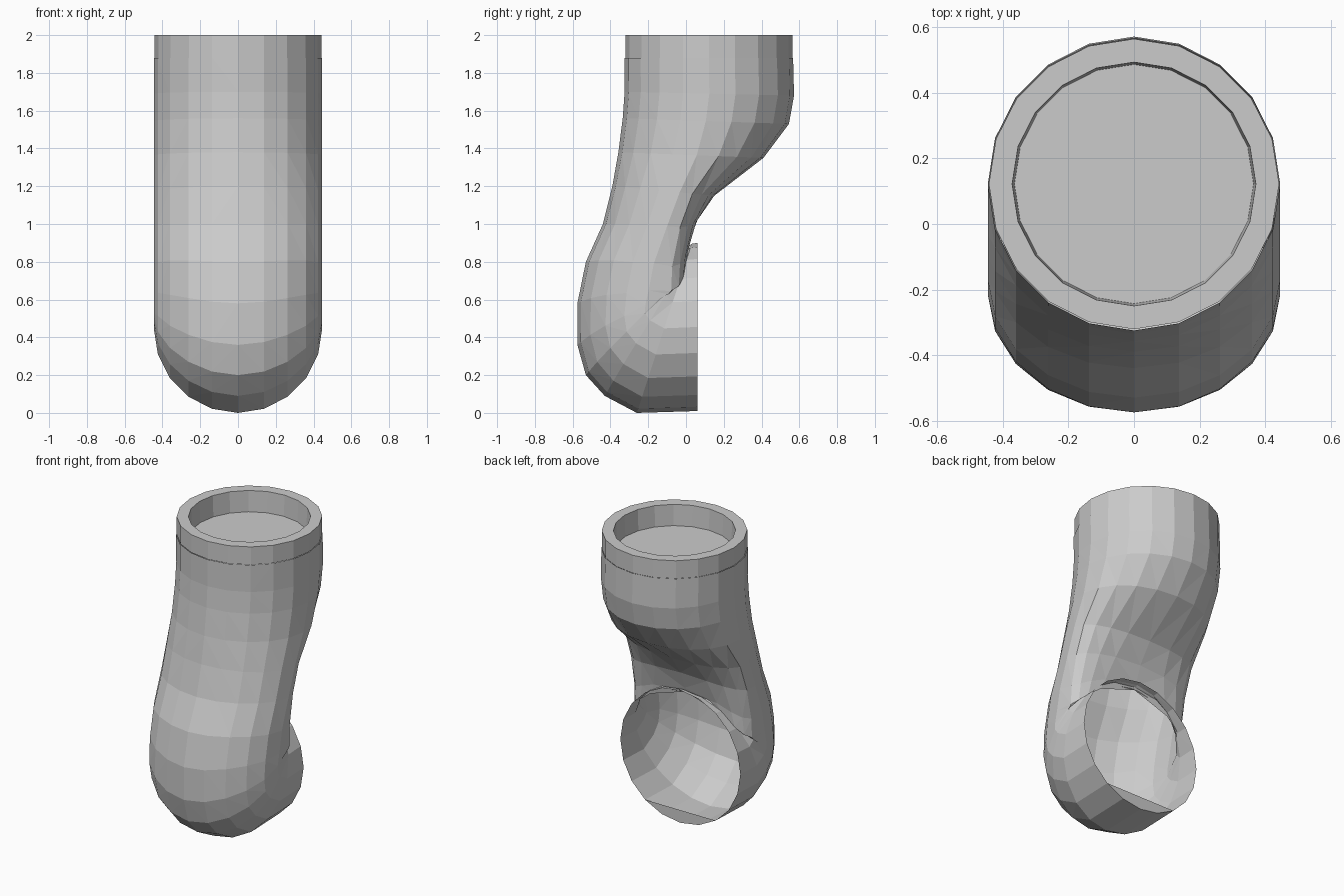
import bpy, bmesh
from math import sin, cos, tau
from mathutils import Vector

if "Cube" in bpy.data.objects:
    bpy.data.objects.remove(bpy.data.objects["Cube"])

grey = bpy.data.materials.new("light grey")
grey.use_nodes = True
grey.diffuse_color = (0.6, 0.6, 0.6, 1)
grey.node_tree.nodes["Principled BSDF"].inputs["Base Color"].default_value = (0.6, 0.6, 0.6, 1)

SIDES = 20


def section_points(front, back, half, widest=0.5, power=1, sag=0):
    """Oval, widest part way back; its back half can be squared (power < 1)
    and sag at the sides."""
    front, back = Vector((0, *front)), Vector((0, *back))
    mid = front.lerp(back, widest)
    points = []
    for i in range(SIDES):
        c, s = cos(tau * i / SIDES), sin(tau * i / SIDES)
        if c < 0:
            c = -abs(c) ** power
            s = abs(s) ** power * (1 if s > 0 else -1)
        arm = front - mid if c > 0 else mid - back
        drop = sag * s * s * (1 - c) / 2
        points.append(mid + arm * c + Vector((half * s, 0, -drop)))
    return points


def loft(name, sections, cap, triangles=False):
    """Skin the sections and close the last one across the given corners."""
    bm = bmesh.new()
    rings = [[bm.verts.new(p) for p in section_points(*s)] for s in sections]
    for a, b in zip(rings, rings[1:]):
        for i in range(SIDES):
            j = (i + 1) % SIDES
            bm.faces.new((a[i], b[i], b[j], a[j]))
    bm.faces.new([rings[-1][i] for i in cap])
    if triangles:
        bmesh.ops.triangulate(bm, faces=bm.faces[:])
    bmesh.ops.recalc_face_normals(bm, faces=bm.faces[:])
    mesh = bpy.data.meshes.new(name)
    bm.to_mesh(mesh)
    bm.free()
    mesh.materials.append(grey)
    obj = bpy.data.objects.new(name, mesh)
    bpy.context.collection.objects.link(obj)


# Bent pipe: down from the collar, then fanned around the crease to the open end,
# whose lowest corners are bridged by a small flat segment
W = 0.446
loft("elbow_pipe", [
    ((-0.325, 1.88), (0.567, 1.88), W),
    ((-0.325, 1.7), (0.572, 1.68), W),
    ((-0.335, 1.56), (0.545, 1.53), W),
    ((-0.358, 1.38), (0.41, 1.35), W, 0.54, 0.95),
    ((-0.39, 1.2), (0.15, 1.15), W, 0.66, 0.85),
    ((-0.44, 1.0), (0.06, 1.02), W, 0.68, 0.72, 0.05),
    ((-0.53, 0.8), (0.015, 0.9), W, 0.66, 0.55, 0.15),
    ((-0.575, 0.58), (0.005, 0.87), W, 0.65, 0.45, 0.24),
    ((-0.575, 0.36), (0.005, 0.87), W, 0.62, 0.5, 0.21),
    ((-0.53, 0.2), (0.01, 0.875), W, 0.58, 0.65, 0.13),
    ((-0.43, 0.09), (0.015, 0.885), W, 0.54, 0.8, 0.06),
    ((-0.26, 0.0), (0.03, 0.895), W),
    ((0.06, 0.01), (0.06, 0.9), W),
], cap=range(-2, 3), triangles=True)


# Collar: outer wall, flat rim, inner wall and recessed floor
def circle(radius, z, centre=0.122):
    return (centre - radius, z), (centre + radius, z), radius


loft("top_collar", [circle(0.443, 1.88), circle(0.443, 2.0),
                    circle(0.372, 2.0), circle(0.365, 1.86)], cap=range(SIDES))
